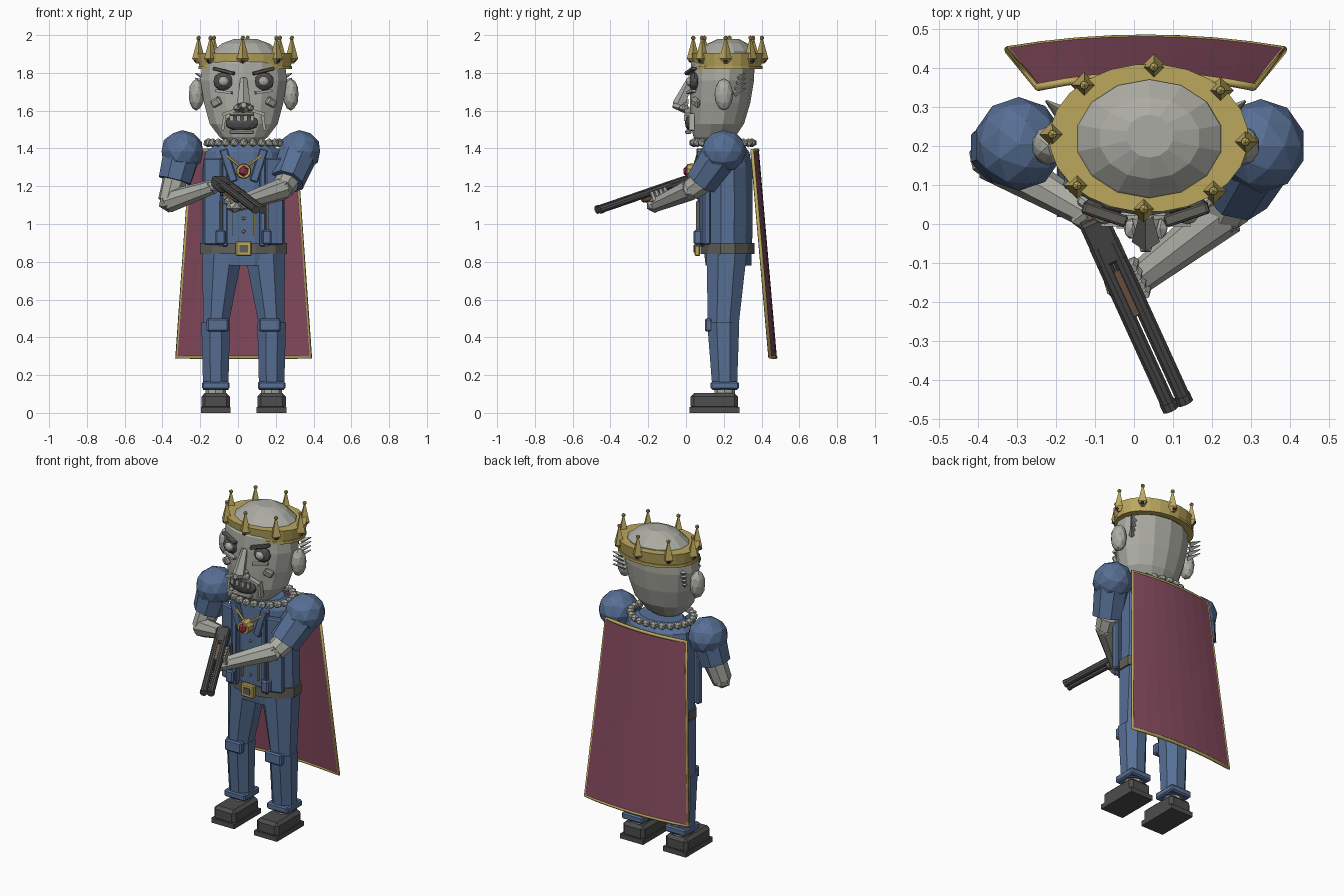
import bpy, bmesh, math
from mathutils import Vector, Matrix

cube = bpy.data.objects.get("Cube")
if cube:
    bpy.data.objects.remove(cube)

X0 = 0.03   # body centre line
SIDES = (("right", -1), ("left", 1))


def material(name, *rgb):
    m = bpy.data.materials.new(name)
    m.use_nodes = True
    m.diffuse_color = (*rgb, 1)
    m.node_tree.nodes["Principled BSDF"].inputs["Base Color"].default_value = (*rgb, 1)
    return m


BLUE = material("uniform blue", .095, .16, .30)
SKIN = material("pale grey skin", .41, .41, .37)
GOLD = material("gold", .50, .39, .11)
WINE = material("cape wine", .24, .07, .115)
DARK = material("dark grey", .075, .075, .075)
BELT = material("belt grey", .12, .115, .10)
WOOD = material("wood brown", .19, .11, .07)
GEM = material("red gem", .25, .025, .06)
NAVY = material("blue gem", .03, .04, .10)


def finish(name, bm, mat):
    bmesh.ops.recalc_face_normals(bm, faces=bm.faces)
    me = bpy.data.meshes.new(name)
    bm.to_mesh(me)
    bm.free()
    me.materials.append(mat)
    ob = bpy.data.objects.new(name, me)
    bpy.context.collection.objects.link(ob)
    return ob


def loft(name, rings, n, mat, closed=False):
    """Skin elliptical rings given as (x, y, z, rx, ry)."""
    bm = bmesh.new()
    loops = []
    for x, y, z, rx, ry in rings:
        angles = [2 * math.pi * (i + .5) / n for i in range(n)]
        loops.append([bm.verts.new((x + rx * math.cos(a), y + ry * math.sin(a), z)) for a in angles])
    pairs = list(zip(loops, loops[1:]))
    if closed:
        pairs.append((loops[-1], loops[0]))
    else:
        bm.faces.new(loops[0])
        bm.faces.new(loops[-1])
    for a, b in pairs:
        for i in range(n):
            j = (i + 1) % n
            bm.faces.new((a[i], a[j], b[j], b[i]))
    return finish(name, bm, mat)


def rod(name, p, q, r1, r2, mat, n=8):
    p, q = Vector(p), Vector(q)
    bm = bmesh.new()
    place = Matrix.Translation((p + q) / 2) @ (q - p).to_track_quat('Z', 'Y').to_matrix().to_4x4()
    bmesh.ops.create_cone(bm, cap_ends=True, segments=n, radius1=r1, radius2=r2,
                          depth=(q - p).length, matrix=place)
    return finish(name, bm, mat)


def box(name, centre, size, mat, rot=None, bevel=0):
    bm = bmesh.new()
    bmesh.ops.create_cube(bm, size=1)
    bmesh.ops.scale(bm, vec=size, verts=bm.verts)
    if bevel:
        bmesh.ops.bevel(bm, geom=bm.edges[:], offset=bevel, segments=1, affect='EDGES')
    place = Matrix.Translation(centre) @ (rot.to_4x4() if rot else Matrix())
    bmesh.ops.transform(bm, matrix=place, verts=bm.verts)
    return finish(name, bm, mat)


def ball(name, centre, size, mat, detail=2):
    bm = bmesh.new()
    bmesh.ops.create_icosphere(bm, subdivisions=detail, radius=1)
    bmesh.ops.transform(bm, matrix=Matrix.Translation(centre) @ Matrix.Diagonal((*size, 1)), verts=bm.verts)
    return finish(name, bm, mat)


def tilt(degrees, axis='Y'):
    return Matrix.Rotation(math.radians(degrees), 3, axis)


# Boots and trousers
for side, s in SIDES:
    x = X0 + s * .148
    box(side + "_sole", (x, .15, .015), (.158, .265, .03), DARK)
    box(side + "_boot", (x, .15, .06), (.15, .25, .09), DARK, bevel=.018)
    rod(side + "_ankle", (x, .205, .08), (x, .205, .15), .055, .055, SKIN)
    loft(side + "_shin", [(x, .205, .12, .072, .07), (x, .197, .48, .082, .092)], 8, BLUE)
    box(side + "_trouser_cuff", (x, .205, .145), (.145, .15, .042), BLUE, bevel=.008)
    loft(side + "_thigh", [(x, .197, .46, .072, .088), (x - s * .035, .215, .84, .115, .115)], 8, BLUE)
    box(side + "_knee_patch", (x - s * .01, .12, .465), (.115, .04, .07), BLUE, bevel=.008)

# Torso and jacket
loft("torso", [(X0, .225, .78, .215, .125), (X0, .22, .9, .228, .135), (X0, .22, 1.1, .225, .138),
               (X0, .22, 1.3, .225, .135), (X0, .215, 1.38, .21, .125), (X0, .2, 1.43, .14, .1)], 12, BLUE)
loft("belt", [(X0, .22, .84, .238, .148), (X0, .22, .90, .238, .148)], 12, BELT)
box("buckle", (X0, .06, .87), (.085, .03, .08), GOLD, bevel=.006)
box("buckle_centre", (X0, .044, .87), (.045, .008, .04), BELT)
for side, s in SIDES:
    box(side + "_jacket_edge", (X0 + s * .10, .085, 1.13), (.03, .05, .50), BLUE, bevel=.006)
    box(side + "_lapel", (X0 + s * .08, .075, 1.31), (.045, .04, .18), BLUE, tilt(s * 18), .006)
    box(side + "_jacket_flap", (X0 + s * .16, .10, 1.12), (.10, .04, .46), BLUE, tilt(s * 14, 'Z'), .008)
    box(side + "_strap", (X0 + s * .125, .063, 1.0), (.012, .02, .24), BELT)
    box(side + "_pouch", (X0 + s * .122, .065, .93), (.052, .05, .075), BLUE, bevel=.008)
    box(side + "_piping", (X0 + s * .055, .077, 1.02), (.008, .012, .16), GOLD)
for i in range(4):
    ball(f"button_{i}", (X0, .08, .96 + .07 * i), (.01, .008, .01), GOLD, 1)

# Beaded collar and necklace
for i in range(24):
    a = 2 * math.pi * i / 24
    ball(f"collar_bead_{i}", (X0 + .19 * math.cos(a), .195 + .155 * math.sin(a), 1.43),
         (.026, .026, .024), SKIN, 1)
for side, s in SIDES:
    rod(side + "_chain", (X0 + s * .125, .07, 1.39), (X0, .04, 1.29), .008, .008, GOLD, 6)
rod("pendant", (X0, .06, 1.28), (X0, .005, 1.28), .042, .038, GOLD, 10)
ball("pendant_gem", (X0, .003, 1.28), (.028, .018, .03), GEM, 1)

# Head
loft("head", [(X0, .14, 1.43, .09, .08), (X0, .15, 1.46, .13, .11), (X0, .165, 1.53, .185, .142),
              (X0, .18, 1.64, .215, .16), (X0, .19, 1.76, .235, .17), (X0, .195, 1.85, .225, .168),
              (X0 + .01, .22, 1.91, .185, .15), (X0 + .01, .22, 1.955, .13, .105),
              (X0 + .01, .225, 1.98, .06, .055)], 14, SKIN)

# Face
rod("nose_bridge", (X0, .025, 1.77), (X0, -.035, 1.63), .018, .038, SKIN, 5)
rod("nose_tip", (X0, .01, 1.62), (X0, -.07, 1.63), .04, .015, SKIN, 6)
ball("mouth", (X0 - .01, .024, 1.535), (.09, .03, .045), DARK, 2)
for k, z in (("upper", 1.583), ("lower", 1.487)):
    box(k + "_lip", (X0 - .01, .012, z), (.13, .035, .02), SKIN, bevel=.006)
for i in range(4):
    box(f"tooth_{i}", (X0 - .065 + .037 * i, -.004, 1.56), (.02, .014, .03), SKIN)
for side, s in SIDES:
    ball(side + "_nostril", (X0 + s * .036, -.012, 1.615), (.022, .03, .02), SKIN, 1)
    ball(side + "_eye_socket", (X0 + s * .106, .045, 1.755), (.056, .03, .05), DARK, 2)
    ball(side + "_eyeball", (X0 + s * .106, .025, 1.755), (.03, .026, .028), SKIN, 2)
    box(side + "_brow", (X0 + s * .105, .024, 1.81), (.12, .03, .02), BELT, tilt(-s * 14) @ tilt(s * 18, 'Z'), .005)
    box(side + "_eye_bag", (X0 + s * .105, .026, 1.70), (.09, .025, .014), SKIN, tilt(-s * 8) @ tilt(s * 18, 'Z'))
    box(side + "_cheek", (X0 + s * .145, .052, 1.645), (.055, .03, .045), SKIN, tilt(s * 30) @ tilt(s * 30, 'Z'), .008)
    box(side + "_moustache", (X0 + s * .065, .008, 1.595), (.10, .03, .016), SKIN, tilt(s * 18))
    box(side + "_mouth_crease", (X0 + s * .105, .03, 1.54), (.015, .03, .09), SKIN, tilt(-s * 8))
    ball(side + "_ear", (X0 + s * .25, .2, 1.685), (.042, .05, .085), SKIN, 2)
    for i in range(4):
        rod(f"{side}_hair_tuft_{i}", (X0 + s * .205, .26 + .008 * i, 1.69 + .028 * i),
            (X0 + s * .255, .315, 1.72 + .026 * i), .016, .003, SKIN, 4)

# Crown
CX, CY = X0 + .008, .22
loft("crown_band", [(CX, CY, 1.825, .243, .178), (CX, CY, 1.905, .255, .19),
                    (CX, CY, 1.905, .18, .14), (CX, CY, 1.825, .18, .14)], 24, GOLD, closed=True)
loft("crown_rim", [(CX, CY, 1.82, .25, .186), (CX, CY, 1.837, .25, .186),
                   (CX, CY, 1.837, .2, .15), (CX, CY, 1.82, .2, .15)], 24, GOLD, closed=True)
for i in range(8):
    a = math.radians(45 * i - 3)
    c, d = math.cos(a), math.sin(a)
    x, y = CX + .247 * c, CY + .182 * d
    rod(f"crown_spike_{i}", (x, y, 1.875), (x, y, 1.985), .034, .004, GOLD, 4)
    rod(f"crown_spike_base_{i}", (x, y, 1.85), (x, y, 1.875), .012, .034, GOLD, 4)
    ball(f"crown_pearl_{i}", (x, y, 1.985), (.013, .013, .013), GOLD, 1)
    ball(f"crown_gem_{i}", (x + .013 * c, y + .013 * d, 1.868), (.014, .014, .016), NAVY if i % 2 else GEM, 1)

# Puffed sleeves and arms, as shoulder, sleeve end, elbow and wrist
ARMS = {"right": ((-.295, .205, 1.385), (-.335, .19, 1.23), (-.365, .17, 1.12), (-.125, .03, 1.2)),
        "left": ((.325, .2, 1.385), (.26, .085, 1.225), (.235, .03, 1.185), (-.02, -.165, 1.1))}
for side, (shoulder, sleeve, elbow, wrist) in ARMS.items():
    ball(side + "_puff", shoulder, (.115, .12, .112), BLUE, 2)
    rod(side + "_sleeve", shoulder, sleeve, .105, .092, BLUE, 8)
    rod(side + "_upper_arm", sleeve, elbow, .066, .06, SKIN, 8)
    ball(side + "_elbow", elbow, (.06, .06, .06), SKIN, 1)
    rod(side + "_forearm", elbow, wrist, .06, .038, SKIN, 8)
    ball(side + "_hand", wrist, (.048, .05, .042), SKIN, 1)

# Double-barrelled gun
rear, muzzle = Vector((-.10, .0, 1.235)), Vector((.112, -.465, 1.075))
along = (muzzle - rear).normalized()
across = along.cross(Vector((0, 0, 1))).normalized()
up = across.cross(along)
aim = Matrix((across, along, up)).transposed()


def gun(a, f, u):
    return rear + across * a + along * f + up * u


for side, s in SIDES:
    rod(side + "_barrel", gun(s * .021, .06, 0), gun(s * .021, .535, 0), .02, .02, DARK, 10)
    rod(side + "_muzzle", gun(s * .021, .515, 0), gun(s * .021, .537, 0), .022, .022, DARK, 10)
box("gun_receiver", gun(0, .05, -.012), (.078, .13, .06), DARK, aim, .008)
box("gun_forend", gun(0, .2, -.022), (.05, .15, .045), WOOD, aim, .01)
box("gun_rib", gun(0, .2, .008), (.016, .13, .016), WOOD, aim)
rod("gun_grip", gun(0, .0, -.02), gun(0, -.09, -.075), .028, .024, WOOD, 6)
rod("gun_trigger_guard", gun(0, .03, -.04), gun(0, .06, -.07), .01, .008, DARK, 6)

# Fingers wrapped on the forend and the grip
for i in range(4):
    f = .15 + .026 * i
    rod(f"left_finger_{i}", gun(.03, f, -.05), gun(-.05, f, -.04), .015, .015, SKIN, 6)
    rod(f"left_fingertip_{i}", gun(-.05, f, -.045), gun(-.042, f, .005), .015, .011, SKIN, 6)
    rod(f"right_finger_{i}", gun(-.035, -.02 - .016 * i, -.035 - .012 * i),
        gun(.035, -.01 - .016 * i, -.045 - .012 * i), .013, .012, SKIN, 6)
ball("left_palm", gun(0, .19, -.06), (.05, .055, .03), SKIN, 1)


# Cape with gold trim
def cape_point(u, v):
    half = .277 + .078 * v
    y = .35 + .095 * v + .03 * (1 - u * u)
    return Vector((X0 + u * half, y, 1.39 - 1.095 * v))


bm = bmesh.new()
bmesh.ops.create_grid(bm, x_segments=8, y_segments=4, size=1)
for vert in bm.verts:
    vert.co = cape_point(vert.co.x, (1 - vert.co.y) / 2)
cape = finish("cape", bm, WINE)
thick = cape.modifiers.new("thickness", 'SOLIDIFY')
thick.thickness = .012
thick.offset = 0

steps = [i / 4 - 1 for i in range(9)]
edge = [cape_point(u, 0) for u in steps] + [cape_point(-u, 1) for u in steps]
trim = bpy.data.curves.new("cape_trim", 'CURVE')
trim.dimensions = '3D'
trim.bevel_depth = .01
trim.bevel_resolution = 1
line = trim.splines.new('POLY')
line.points.add(len(edge) - 1)
for point, co in zip(line.points, edge):
    point.co = (*co, 1)
line.use_cyclic_u = True
trim.materials.append(GOLD)
bpy.context.collection.objects.link(bpy.data.objects.new("cape_trim", trim))
